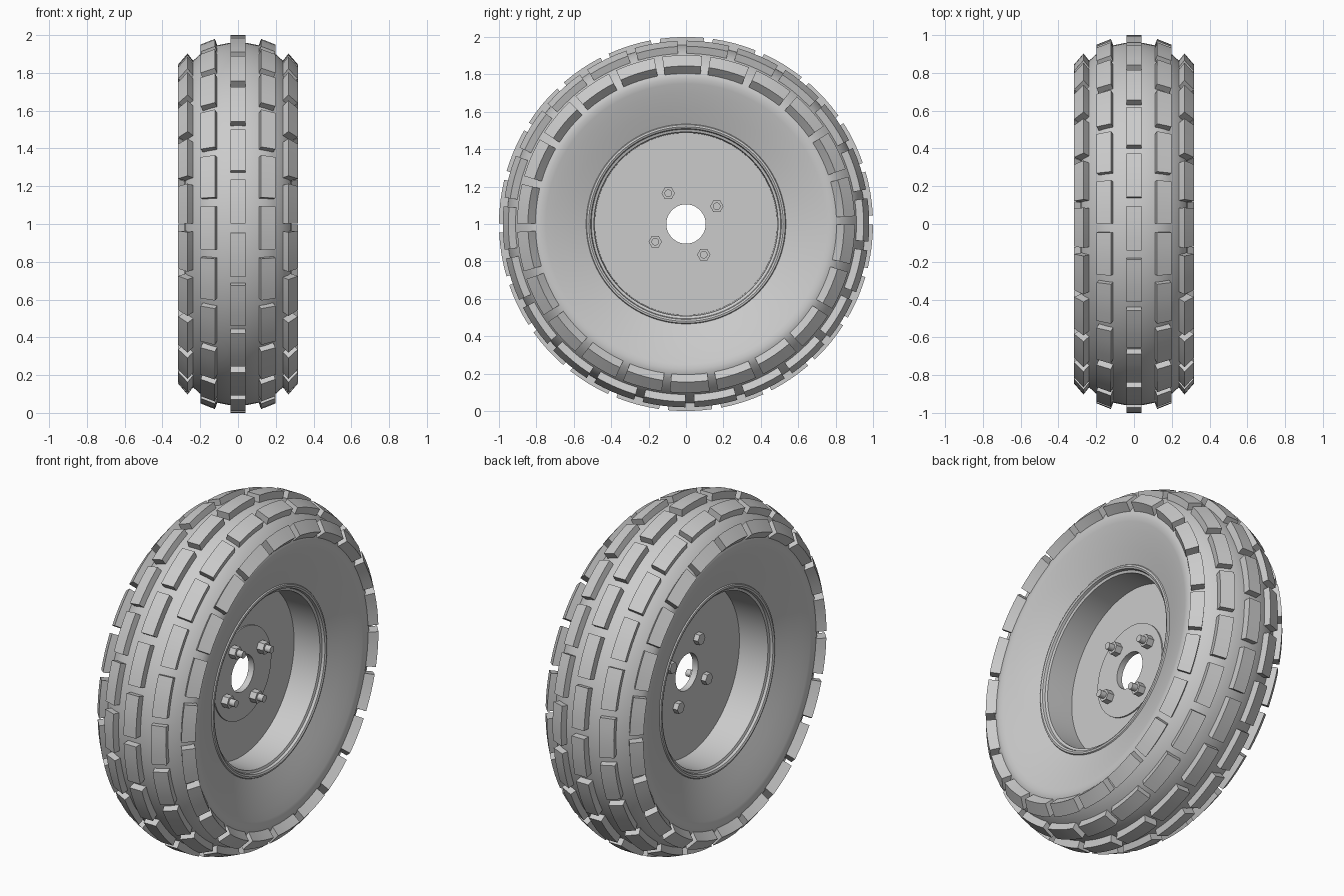
import bpy, bmesh
from math import sin, cos, radians, pi

old = bpy.data.objects.get("Cube")
if old:
    bpy.data.objects.remove(old)

grey = bpy.data.materials.new("mid_grey")
grey.use_nodes = True
COLOUR = (0.6, 0.6, 0.6, 1)
grey.diffuse_color = COLOUR
grey.node_tree.nodes["Principled BSDF"].inputs["Base Color"].default_value = COLOUR

COUNT = 22            # tread blocks per row
STEP = 2 * pi / COUNT


def place(x, r, t):
    """Point at axial x and radius r, angle t measured upward from the front."""
    return (x, -r * cos(t), 1 + r * sin(t))


def finish(name, bm, smooth):
    bmesh.ops.recalc_face_normals(bm, faces=bm.faces)
    mesh = bpy.data.meshes.new(name)
    bm.to_mesh(mesh)
    bm.free()
    mesh.materials.append(grey)
    obj = bpy.data.objects.new(name, mesh)
    bpy.context.collection.objects.link(obj)
    if smooth:
        bpy.ops.object.select_all(action='DESELECT')
        obj.select_set(True)
        bpy.context.view_layer.objects.active = obj
        bpy.ops.object.shade_smooth_by_angle(angle=radians(smooth))
    return obj


def loft(bm, section, angles, closed):
    """Sweep a closed (x, r) section around the axle."""
    rings = [[bm.verts.new(place(x, r, t)) for x, r in section] for t in angles]
    n = len(section)
    pairs = list(zip(rings, rings[1:]))
    if closed:
        pairs.append((rings[-1], rings[0]))
    else:
        bm.faces.new(rings[0])
        bm.faces.new(rings[-1])
    for a, b in pairs:
        for i in range(n):
            j = (i + 1) % n
            bm.faces.new((a[i], a[j], b[j], b[i]))


def lathe(name, section, segments=COUNT * 6, smooth=30):
    bm = bmesh.new()
    loft(bm, section, [2 * pi * i / segments for i in range(segments)], True)
    return finish(name, bm, smooth)


def mirrored(half):
    """Complete a profile running from +x towards the centre line."""
    return half + [(-x, r) for x, r in reversed(half)]


# Tyre carcass: concave sidewalls, rounded shoulders, crowned tread
lathe("tyre", mirrored([
    (0.17, 0.52), (0.2, 0.53), (0.235, 0.62), (0.262, 0.7), (0.277, 0.75),
    (0.283, 0.775), (0.28, 0.8), (0.268, 0.828), (0.235, 0.867),
    (0.185, 0.912), (0.148, 0.932), (0.11, 0.946), (0.055, 0.957), (0.015, 0.96)]), smooth=40)

# Rim: barrel with a small rolled lip on both edges
lathe("rim", mirrored([
    (0.17, 0.53), (0.2, 0.535), (0.208, 0.53), (0.21, 0.52), (0.205, 0.51),
    (0.19, 0.506), (0.185, 0.492), (0.03, 0.487)]))

# Wheel disc and raised hub plate, both with the axle hole
lathe("wheel_disc", [(0.022, 0.105), (0.022, 0.49), (-0.005, 0.49), (-0.005, 0.105)])
lathe("hub_plate", [(0.03, 0.105), (0.03, 0.265), (0.015, 0.265), (0.015, 0.105)])


def tread_row(name, section, phase, sides=(1,)):
    half = radians(6.8)
    for side in sides:
        bm = bmesh.new()
        for k in range(COUNT):
            mid = radians(phase) + k * STEP
            loft(bm, [(side * x, r) for x, r in section],
                 [mid + half * f for f in (-1, -0.5, 0, 0.5, 1)], False)
        label = name if len(sides) == 1 else ("left_" if side > 0 else "right_") + name
        finish(label, bm, 20)


# Tread blocks: the middle rows are staggered by half a step
CENTRE = 6.9
STAGGER = CENTRE - 180 / COUNT
tread_row("centre_tread", [(-0.04, 0.94), (0.04, 0.94), (0.04, 1), (-0.04, 1)], CENTRE)
tread_row("middle_tread", [(0.105, 0.93), (0.182, 0.9), (0.198, 0.95), (0.122, 0.98)],
          STAGGER, (1, -1))
tread_row("shoulder_tread", [(0.23, 0.855), (0.268, 0.795), (0.317, 0.845), (0.267, 0.903)],
          CENTRE, (1, -1))


def prism(bm, x0, x1, radius, sides, r, t):
    """Prism parallel to the axle."""
    _, cy, cz = place(0, r, t)
    ends = [[bm.verts.new((x, cy + radius * cos(2 * pi * i / sides),
                           cz + radius * sin(2 * pi * i / sides)))
             for i in range(sides)] for x in (x0, x1)]
    for ring in ends:
        bm.faces.new(ring)
    for i in range(sides):
        j = (i + 1) % sides
        bm.faces.new((ends[0][i], ends[0][j], ends[1][j], ends[1][i]))


# Four bolts: hexagon head behind, nut and shank end on the hub side
for k in range(4):
    angle = radians(60 + 90 * k)
    for part, x0, x1, radius, sides in (("bolt_head", -0.035, 0, 0.034, 6),
                                        ("bolt_shank", -0.01, 0.105, 0.02, 20),
                                        ("nut", 0.025, 0.07, 0.036, 6)):
        bm = bmesh.new()
        prism(bm, x0, x1, radius, sides, 0.19, angle)
        finish(f"{part}_{k + 1}", bm, 30)
